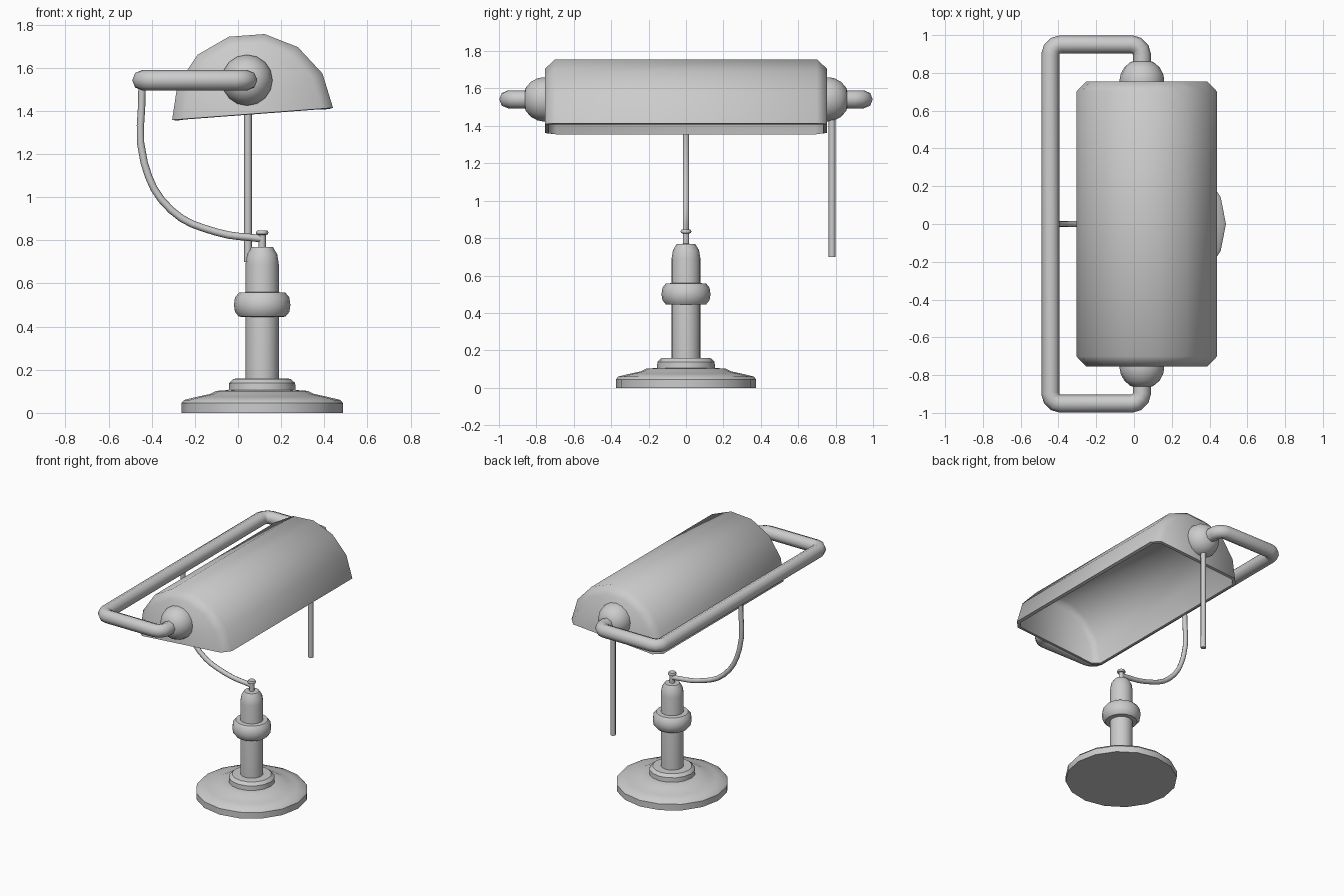
import bpy, bmesh
from math import sin, cos, pi, radians
from mathutils import Matrix, Vector

if "Cube" in bpy.data.objects:
    bpy.data.objects.remove(bpy.data.objects["Cube"])


def finish(obj, angle=40):
    bpy.ops.object.select_all(action='DESELECT')
    obj.select_set(True)
    bpy.context.view_layer.objects.active = obj
    bpy.ops.object.shade_smooth_by_angle(angle=radians(angle))
    return obj


def from_bmesh(name, bm):
    mesh = bpy.data.meshes.new(name)
    bm.to_mesh(mesh)
    bm.free()
    obj = bpy.data.objects.new(name, mesh)
    bpy.context.collection.objects.link(obj)
    return obj


def lathe(name, profile, matrix, sides=16):
    """Closed turned part from (radius, height) pairs along local z."""
    bm = bmesh.new()
    rings = [[bm.verts.new((r * cos(2 * pi * i / sides), r * sin(2 * pi * i / sides), h))
              for i in range(sides)] for r, h in profile]
    for a, b in zip(rings, rings[1:]):
        for i in range(sides):
            j = (i + 1) % sides
            bm.faces.new((a[i], a[j], b[j], b[i]))
    bm.faces.new(rings[0][::-1])
    bm.faces.new(rings[-1])
    bm.transform(matrix)
    bmesh.ops.recalc_face_normals(bm, faces=bm.faces)
    return finish(from_bmesh(name, bm))


def tube(name, points, radius, bezier=False):
    """Round rod along a path, turned into a mesh."""
    cu = bpy.data.curves.new(name, 'CURVE')
    cu.dimensions = '3D'
    cu.bevel_depth = radius
    cu.bevel_resolution = 2
    cu.use_fill_caps = True
    cu.resolution_u = 4
    if bezier:
        sp = cu.splines.new('BEZIER')
        sp.bezier_points.add(len(points) - 1)
        for bp, p in zip(sp.bezier_points, points):
            bp.co = p
            bp.handle_left_type = bp.handle_right_type = 'AUTO'
    else:
        sp = cu.splines.new('POLY')
        sp.points.add(len(points) - 1)
        for sp_pt, p in zip(sp.points, points):
            sp_pt.co = (*p, 1)
    obj = bpy.data.objects.new(name, cu)
    bpy.context.collection.objects.link(obj)
    bpy.ops.object.select_all(action='DESELECT')
    obj.select_set(True)
    bpy.context.view_layer.objects.active = obj
    bpy.ops.object.convert(target='MESH')
    return finish(bpy.context.object, 50)


def round_corners(points, d, steps=3):
    """Replace inner path corners with short arcs."""
    pts = [Vector(p) for p in points]
    out = [pts[0]]
    for a, b, c in zip(pts, pts[1:], pts[2:]):
        p, q = b + (a - b).normalized() * d, b + (c - b).normalized() * d
        centre = p + q - b
        for k in range(steps + 1):
            t = pi / 2 * k / steps
            out.append(centre + (p - centre) * cos(t) + (q - centre) * sin(t))
    return out + [pts[-1]]


# Stand: foot, column, collar and finial
stand = Matrix.Translation((0.112, 0, 0))
lathe("foot", [(.375, 0), (.375, .045), (.362, .06), (.30, .075), (.24, .088), (.212, .102),
               (.155, .106), (.153, .138), (.132, .158), (.07, .16)], stand)
lathe("column", [(.077, .15), (.077, .69), (.07, .735), (.05, .768), (.018, .77)], stand)
lathe("collar", [(.07, .444), (.108, .446), (.126, .468), (.131, .50), (.126, .535),
                 (.108, .557), (.07, .56)], stand)
lathe("finial", [(.017, .76), (.017, .825), (.027, .828), (.029, .836), (.024, .846)], stand, 12)

# Curved arm up to the frame
tube("arm", [(.11, 0, .807), (-.1, 0, .838), (-.31, 0, .94), (-.435, 0, 1.16), (-.445, 0, 1.51)],
     .017, bezier=True)

# Frame around the back of the shade
z = 1.542
corners = [(.042, .82, z), (.042, .951, z), (-.443, .951, z),
           (-.443, -.951, z), (.042, -.951, z), (.042, -.82, z)]
tube("frame", round_corners(corners, .055), .048)

# Domed pivots at both ends
for name, s in (("pivot_back", 1), ("pivot_front", -1)):
    lathe(name, [(.118, .74), (.118, .765), (.112, .795), (.093, .83), (.06, .858), (.03, .864)],
          Matrix.Translation((.042, 0, z)) @ Matrix.Rotation(-s * pi / 2, 4, 'X'))

# Pull rod
tube("pull_rod", [(.046, .781, 1.46), (.046, .781, .70)], .018)

# Half-round shade with chamfered ends, open below
bm = bmesh.new()
loops = []
for y, r in ((-.755, .322), (-.70, .374), (.70, .374), (.755, .322)):
    arc = [radians(4.3) + pi * i / 7 for i in range(8)]
    loops.append([bm.verts.new((.0675 + r * cos(t), y, 1.386 + r * sin(t))) for t in arc])
for a, b in zip(loops, loops[1:]):
    for i in range(7):
        bm.faces.new((a[i], b[i], b[i + 1], a[i + 1]))
bm.faces.new(loops[0])
bm.faces.new(loops[-1][::-1])
bm.normal_update()
if max(bm.faces, key=lambda f: f.calc_center_median().z).normal.z < 0:
    bmesh.ops.reverse_faces(bm, faces=bm.faces[:])
shade = finish(from_bmesh("shade", bm), 50)
mod = shade.modifiers.new("thickness", 'SOLIDIFY')
mod.thickness = .022
mod.offset = -1
mod.use_even_offset = True
bpy.ops.object.modifier_apply(modifier=mod.name)
finish(shade, 50)
